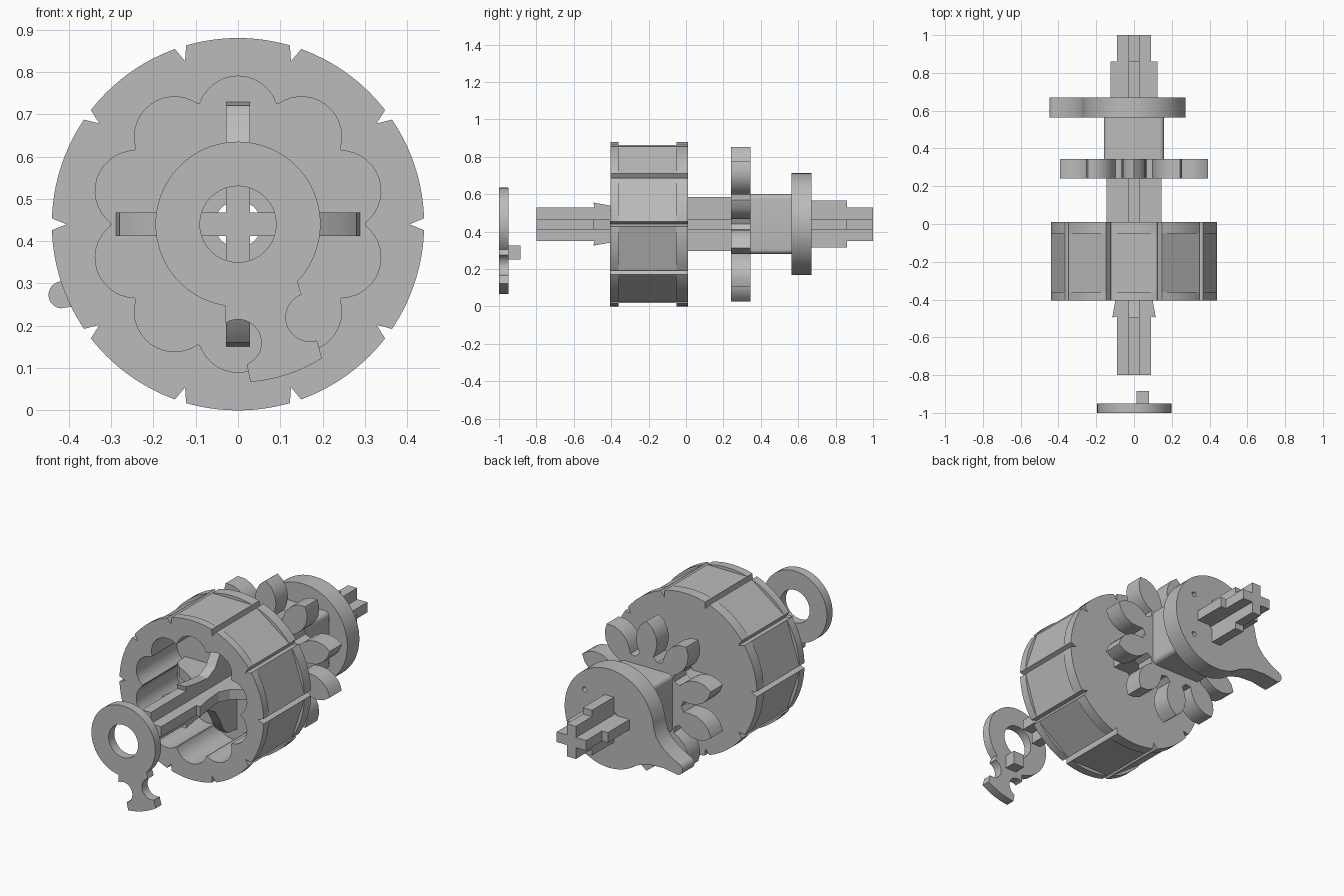
import bpy
from math import sin, cos, pi, radians
from mathutils import Matrix, Vector

cube = bpy.data.objects.get("Cube")
if cube:
    bpy.data.objects.remove(cube, do_unlink=True)

AXIS = 0.44      # height of the shared axle
SIDES = 10       # drum panels and gear teeth
BORE = 0.055

grey = bpy.data.materials.new("plain grey")
grey.use_nodes = True
grey.diffuse_color = (0.5, 0.5, 0.5, 1)
grey.node_tree.nodes["Principled BSDF"].inputs["Base Color"].default_value = (0.5, 0.5, 0.5, 1)

# Local profile axes: front profiles lie in x-z, side profiles in y-z
FRONT = Matrix.Rotation(pi / 2, 4, 'X')
SIDE = Matrix(((0, 0, 1, 0), (1, 0, 0, 0), (0, 1, 0, 0), (0, 0, 0, 1)))


def arc(r, a0, a1, n=32, cx=0, cz=0):
    step = radians(a1 - a0) / n
    return [(cx + r * cos(radians(a0) + i * step), cz + r * sin(radians(a0) + i * step))
            for i in range(n + 1)]


def circle(r, n=64, cx=0, cz=0):
    return arc(r, 0, 360, n, cx, cz)[:-1]


def radial(points, angle):
    """Turn (sideways, outward) points to the given angle, counter-clockwise."""
    a = radians(angle)
    return [(r * cos(a) - t * sin(a), r * sin(a) + t * cos(a)) for t, r in points]


def prism(name, loops, half, matrix):
    """Extrude an outline, with any inner loops as holes."""
    curve = bpy.data.curves.new(name, 'CURVE')
    curve.dimensions = '2D'
    curve.fill_mode = 'BOTH'
    curve.extrude = half
    for loop in loops:
        spline = curve.splines.new('POLY')
        spline.points.add(len(loop) - 1)
        for p, (u, v) in zip(spline.points, loop):
            p.co = (u, v, 0, 1)
        spline.use_cyclic_u = True
    ob = bpy.data.objects.new(name, curve)
    bpy.context.collection.objects.link(ob)
    bpy.ops.object.select_all(action='DESELECT')
    ob.select_set(True)
    bpy.context.view_layer.objects.active = ob
    bpy.ops.object.convert(target='MESH')
    ob = bpy.context.view_layer.objects.active
    ob.data.materials.clear()
    ob.data.materials.append(grey)
    ob.matrix_world = matrix
    bpy.ops.object.shade_smooth_by_angle(angle=radians(28))
    return ob


def slab(name, loops, y0, y1):
    place = Matrix.Translation((0, (y0 + y1) / 2, AXIS))
    return prism(name, loops, (y1 - y0) / 2, place @ FRONT)


# Drum: round end flanges, flat panels between, V notches at the corners
def drum_outline(round_edge):
    pts = []
    for k in range(SIDES):
        a = 360 / SIDES * k
        pts += radial([(-0.014, 0.44), (0, 0.405), (0.014, 0.44)], a)
        if round_edge:
            pts += arc(0.44, a + 3, a + 33, 10)
    return pts


flower = []
for k in range(SIDES):
    a = 18 + 36 * k
    c = Vector((cos(radians(a)), sin(radians(a)))) * 0.255
    flower += arc(0.095, a - 71, a + 71, 14, c.x, c.y)

slab("drum_front_flange", [drum_outline(True), flower], -0.405, -0.36)
slab("drum_panels", [drum_outline(False), flower], -0.36, -0.05)
slab("drum_back_flange", [drum_outline(True), circle(BORE)], -0.05, 0.01)

# Axle: stepped cross with barbs and curved ribs inside the drum
half_profile = [
    (-0.8, 0.09), (-0.49, 0.09), (-0.495, 0.115), (-0.41, 0.1), (-0.3, 0.09),
    (-0.24, 0.12), (-0.2, 0.18), (-0.17, 0.24), (-0.13, 0.28), (-0.04, 0.29),
    (-0.04, 0.145), (0.3, 0.145), (0.3, 0.125), (0.86, 0.125), (0.86, 0.09), (1, 0.09)]
profile = half_profile + [(y, -r) for y, r in reversed(half_profile)]
for name, turn in (("axle_upright_blade", 0), ("axle_level_blade", pi / 2)):
    prism(name, [profile], 0.028,
          Matrix.Translation((0, 0, AXIS)) @ Matrix.Rotation(turn, 4, 'Y') @ SIDE)

# Gear with pointed leaf teeth
tooth = [(-0.042, 0.225), (-0.056, 0.26), (-0.064, 0.3), (-0.057, 0.345),
         (-0.035, 0.385), (0, 0.413)]
tooth += [(-t, r) for t, r in reversed(tooth[:-1])]
gear = []
for k in range(SIDES):
    gear += radial(tooth, 18 + 36 * k)
    gear += radial([(0, 0.212)], 36 + 36 * k)
slab("gear", [gear, circle(BORE)], 0.24, 0.345)

# Rounded square spacer
block = []
for k, (sx, sz) in enumerate(((1, 1), (-1, 1), (-1, -1), (1, -1))):
    block += arc(0.025, 90 * k, 90 * k + 90, 6, sx * 0.135, sz * 0.135)
slab("spacer_block", [block, circle(BORE)], 0.345, 0.565)

# Cam disc with a pointer tail and two pin holes
cam = arc(0.272, -128, 174, 72)
cam += [(-0.285, -0.025), (-0.325, -0.075), (-0.37, -0.108)]
cam += arc(0.032, 100, 265, 10, -0.416, -0.167)
cam += [(-0.33, -0.185), (-0.24, -0.19)]
pins = [circle(0.014, 16, 0.15, s * 0.12) for s in (-1, 1)]
slab("cam_disc", [cam, circle(BORE)] + pins, 0.565, 0.67)

# Front ring with a flared tail between two round bites
ring = arc(0.195, -44, 261, 64)
ring += arc(0.055, 122, -68, 20, 0, -0.28)
ring += arc(0.374, -85.5, -58, 8)
ring += arc(0.057, -73, -250, 20, 0.17, -0.22)
slab("front_ring", [ring, circle(0.09)], -1, -0.95)

# Peg behind the ring
peg = [(0.012, -0.19), (0.08, -0.19), (0.08, -0.115), (0.012, -0.115)]
slab("ring_peg", [peg], -0.95, -0.885)
